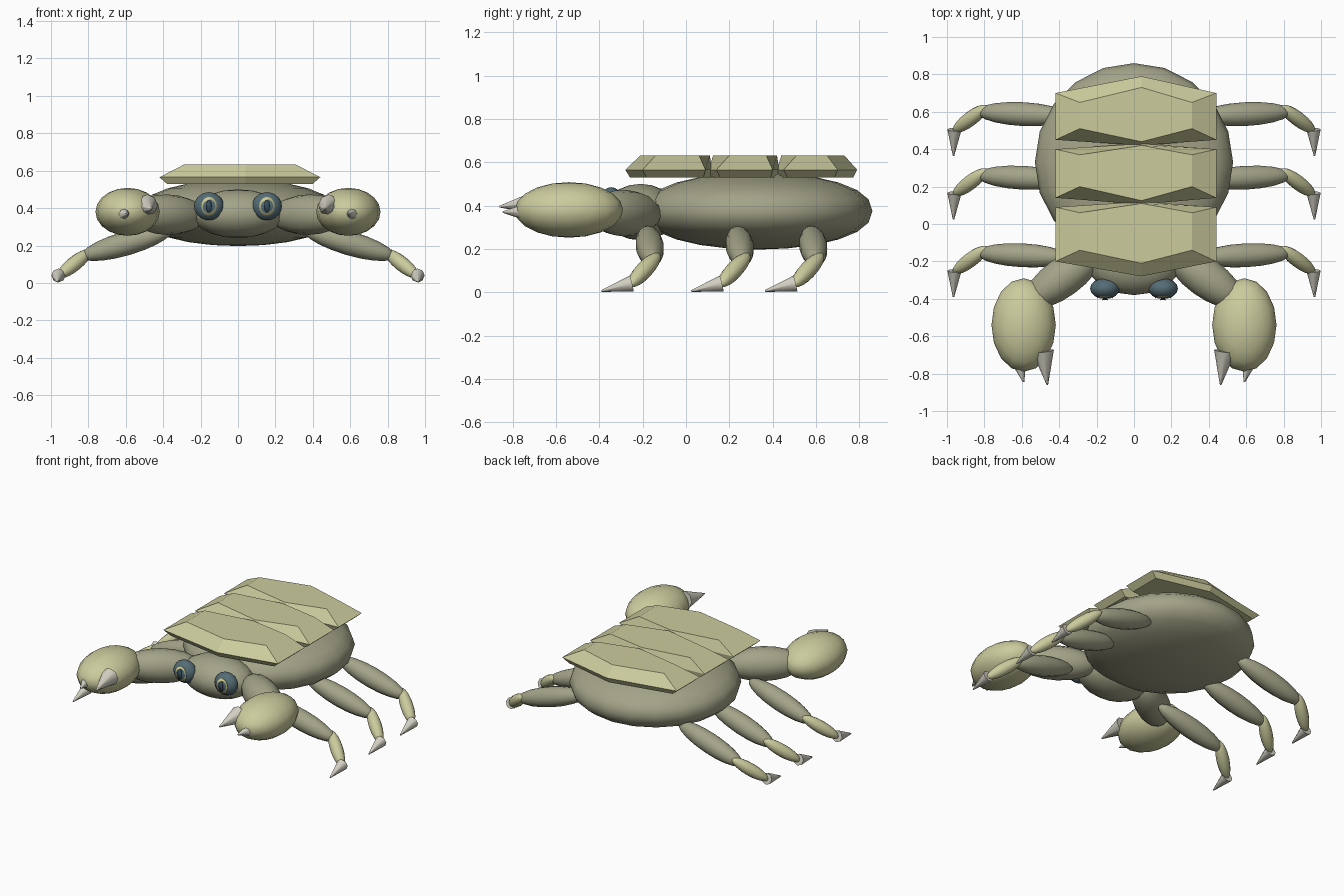
import bpy
import bmesh
from mathutils import Vector, Matrix

cube = bpy.data.objects.get("Cube")
if cube:
    bpy.data.objects.remove(cube, do_unlink=True)


def material(name, rgb):
    mat = bpy.data.materials.new(name)
    mat.use_nodes = True
    mat.diffuse_color = (*rgb, 1)
    mat.node_tree.nodes["Principled BSDF"].inputs["Base Color"].default_value = (*rgb, 1)
    return mat


OLIVE = material("olive grey skin", (0.37, 0.37, 0.25))
SHELL = material("pale khaki shell", (0.60, 0.60, 0.34))
HORN = material("ivory horn", (0.66, 0.64, 0.55))
SLATE = material("slate blue eye", (0.09, 0.15, 0.18))
IRIS = material("yellow iris", (0.62, 0.58, 0.27))
PUPIL = material("dark pupil", (0.04, 0.08, 0.11))


def finish(name, bm, mat, smooth=True, angle=0.8):
    bmesh.ops.recalc_face_normals(bm, faces=bm.faces[:])
    mesh = bpy.data.meshes.new(name)
    bm.to_mesh(mesh)
    bm.free()
    mesh.materials.append(mat)
    obj = bpy.data.objects.new(name, mesh)
    bpy.context.collection.objects.link(obj)
    if smooth:
        bpy.ops.object.select_all(action='DESELECT')
        obj.select_set(True)
        bpy.context.view_layer.objects.active = obj
        bpy.ops.object.shade_smooth_by_angle(angle=angle)
    return obj


def ellipsoid(name, center, radii, mat, fullness=1.0, segments=16, rings=10):
    bm = bmesh.new()
    bmesh.ops.create_uvsphere(bm, u_segments=segments, v_segments=rings, radius=1)
    for v in bm.verts:
        z = abs(v.co.z) ** fullness * (1 if v.co.z > 0 else -1)
        v.co = Vector((v.co.x * radii[0], v.co.y * radii[1], z * radii[2])) + Vector(center)
    return finish(name, bm, mat)


def along(start, end):
    """Matrix that puts local z on the line from start to end, at its middle."""
    start, end = Vector(start), Vector(end)
    turn = (end - start).to_track_quat('Z', 'Y').to_matrix().to_4x4()
    return Matrix.Translation((start + end) / 2) @ turn, (end - start).length


def limb(name, start, end, radius, mat):
    place, length = along(start, end)
    bm = bmesh.new()
    bmesh.ops.create_uvsphere(bm, u_segments=14, v_segments=10, radius=1)
    bm.transform(place @ Matrix.Diagonal((radius, radius, length / 2, 1)))
    return finish(name, bm, mat)


def spike(name, base, tip, radius):
    place, length = along(base, tip)
    bm = bmesh.new()
    bmesh.ops.create_cone(bm, cap_ends=True, segments=8, radius1=radius,
                          radius2=0.004, depth=length)
    bm.transform(place)
    for v in bm.verts:
        v.co.z = max(v.co.z, 0)
    return finish(name, bm, HORN, angle=1.0)


# Body and head
ellipsoid("body", (0, 0.33, 0.375), (0.53, 0.53, 0.178), OLIVE, 0.88, 20, 12)
ellipsoid("head", (0, -0.21, 0.37), (0.25, 0.17, 0.13), OLIVE)


# Back plates: six-sided slabs with a bevelled rim
def plate(name, front, front_side, back_side, back, insets):
    def outline(left, right, z, k):
        fc, fs, bs, bc = (i * k for i in insets)
        return [(left, front_side + fs, z), (0.04, front + fc, z), (right, front_side + fs, z),
                (right, back_side - bs, z), (0.04, back - bc, z), (left, back_side - bs, z)]

    bm = bmesh.new()
    rings = [[bm.verts.new(p) for p in ring] for ring in (
        outline(-0.38, 0.40, 0.53, 0.3),
        outline(-0.42, 0.44, 0.565, 0),
        outline(-0.29, 0.31, 0.632, 1))]
    for low, high in zip(rings, rings[1:]):
        for i in range(6):
            j = (i + 1) % 6
            bm.faces.new((low[i], low[j], high[j], high[i]))
    bm.faces.new(rings[0][::-1])
    bm.faces.new(rings[-1])
    finish(name, bm, SHELL, smooth=False)


plate("front_back_plate", -0.28, -0.20, 0.09, 0.12, (0.07, 0.06, 0.03, 0.01))
plate("middle_back_plate", 0.105, 0.14, 0.40, 0.43, (0.02, 0.06, 0.03, 0.01))
plate("rear_back_plate", 0.42, 0.45, 0.70, 0.79, (0.02, 0.06, 0.05, 0.06))


# Thin oval laid over the front of an eyeball
def eye_oval(name, center, radii, half, lift, mat):
    bm = bmesh.new()
    bmesh.ops.create_circle(bm, cap_ends=True, segments=16, radius=1)
    rim = bm.faces[:]
    for k in (0.8, 0.6, 0.4, 0.2):
        bmesh.ops.inset_region(bm, faces=rim, thickness=0.2, use_even_offset=False)
    for v in bm.verts:
        x, z = v.co.x * half[0], v.co.y * half[1]
        depth = (1 - (x / radii[0]) ** 2 - (z / radii[2]) ** 2) ** 0.5
        v.co = Vector(center) + Vector((x, -radii[1] * depth - lift, z))
    obj = finish(name, bm, mat)
    thick = obj.modifiers.new("thickness", 'SOLIDIFY')
    thick.thickness = 0.005
    thick.offset = 0


# Paired parts
for side, s in (("left", 1), ("right", -1)):
    def at(x, y, z):
        return (s * x, y, z)

    # Eyes
    eye, radii = at(0.155, -0.345, 0.41), (0.08, 0.056, 0.075)
    ellipsoid(f"{side}_eye", eye, radii, SLATE)
    eye_oval(f"{side}_iris", eye, radii, (0.042, 0.05), 0.002, IRIS)
    eye_oval(f"{side}_pupil", eye, radii, (0.015, 0.035), 0.006, PUPIL)

    # Claw arms
    limb(f"{side}_arm", at(0.18, -0.14, 0.36), at(0.58, -0.43, 0.37), 0.108, OLIVE)
    ellipsoid(f"{side}_claw", at(0.59, -0.54, 0.38), (0.172, 0.25, 0.128), SHELL)
    spike(f"{side}_large_pincer", at(0.486, -0.68, 0.415), at(0.463, -0.86, 0.395), 0.058)
    spike(f"{side}_small_pincer", at(0.62, -0.72, 0.37), at(0.59, -0.845, 0.37), 0.045)

    # Walking legs
    for row, y in (("front", -0.17), ("middle", 0.245), ("rear", 0.585)):
        leg = f"{side}_{row}"
        limb(f"{leg}_thigh", at(0.35, y - 0.01, 0.285), at(0.84, y + 0.015, 0.14), 0.065, OLIVE)
        limb(f"{leg}_shin", at(0.785, y + 0.045, 0.175), at(0.965, y - 0.09, 0.03), 0.04, SHELL)
        spike(f"{leg}_foot", at(0.96, y - 0.08, 0.04), at(0.965, y - 0.22, 0.006), 0.038)
